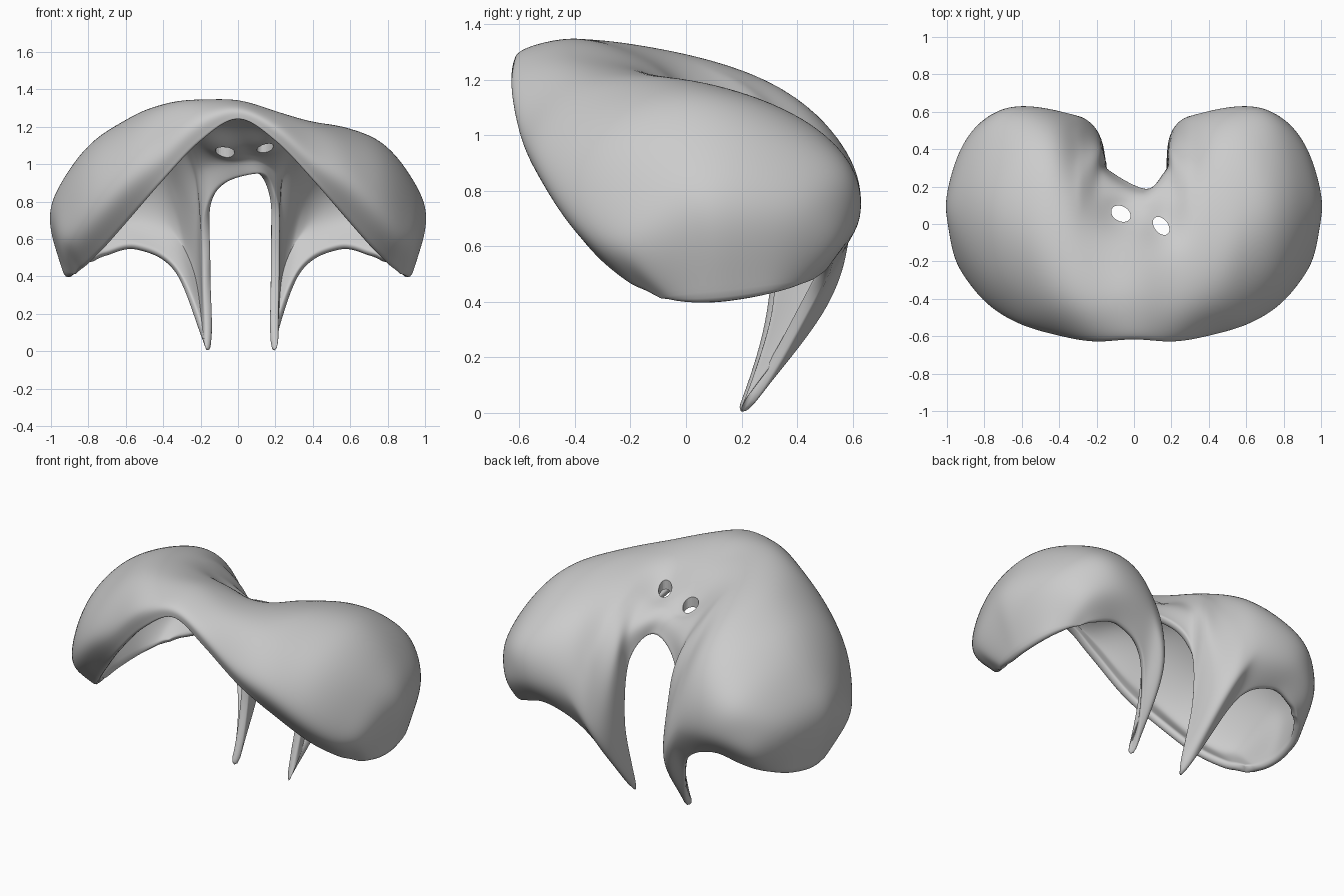
import bpy, bmesh, math
from mathutils import Vector

if "Cube" in bpy.data.objects:
    bpy.data.objects.remove(bpy.data.objects["Cube"])

# Right-half cross profiles, each running from front rim over the top to back rim
inner_profiles = [
    # centre
    [(0, -.615, 1.24), (0, -.595, 1.3), (0, -.38, 1.33), (0, -.15, 1.25), (0, .05, 1.13), (0, .15, 1.05), (0, .19, .96)],
    # beside the notch
    [(.2, -.615, 1.12), (.21, -.622, 1.21), (.22, -.43, 1.28), (.22, -.15, 1.23), (.2, .08, 1.12), (.17, .26, .99), (.15, .29, .82)],
    # inner prong edge
    [(.4, -.56, .91), (.41, -.595, 1.04), (.42, -.41, 1.205), (.4, -.1, 1.215), (.32, .22, 1.11), (.19, .4, .85), (.16, .32, .42)],
    # prong tip
    [(.56, -.44, .72), (.6, -.55, .92), (.59, -.34, 1.14), (.56, .05, 1.195), (.4, .49, .99), (.22, .53, .47), (.165, .21, -.012)],
]
outer_profiles = [
    # outer prong edge
    [(.7, -.32, .56), (.76, -.46, .77), (.78, -.27, 1.03), (.75, .12, 1.13), (.58, .54, .98), (.4, .61, .69), (.33, .47, .41)],
    # outer lobe
    [(.8, -.2, .46), (.88, -.33, .64), (.925, -.12, .88), (.9, .18, .96), (.77, .555, .88), (.63, .63, .7), (.54, .52, .535)],
    # widest part of the lobe
    [(.84, -.14, .43), (.95, -.19, .57), (1.0, .0, .69), (1.01, .15, .72), (.935, .4, .71), (.81, .55, .62), (.7, .5, .505)],
    # lower rim of the lobe
    [(.87, -.09, .41), (.9, -.03, .395), (.92, .05, .388), (.925, .16, .395), (.9, .3, .42), (.84, .4, .45), (.77, .46, .48)],
]


def spline(points, steps):
    """Smooth curve through all the points."""
    p = [Vector(q) for q in points]
    p = [2 * p[0] - p[1]] + p + [2 * p[-1] - p[-2]]
    out = []
    for i in range(1, len(p) - 2):
        a, b, c, d = p[i - 1:i + 3]
        for s in range(steps):
            t = s / steps
            out.append(.5 * (2 * b + (c - a) * t + (2 * a - 5 * b + 4 * c - d) * t**2
                             + (3 * b - a - 3 * c + d) * t**3))
    return out + [p[-2]]


def gauss(x, width):
    return math.exp(-(x / width) ** 2)


HOLES = [(-.07, .055, .055, .04, -.5), (.145, -.01, .055, .036, -.9)]


def uneven(p, v):
    """Higher left lobe, off-centre notch, dimples around the holes."""
    rise = min(max((p.z - .7) / .4, 0), 1)
    z = p.z + .1 * gauss(p.x + .36, .28) * rise * math.sin(math.pi * v)
    for hx, hy, *_ in HOLES:
        z -= .06 * gauss(math.hypot(p.x - hx, p.y - hy), .09)
    return Vector((p.x + .07 * gauss(p.x, .13) * v**4, p.y, z))


def relax(bm, rounds):
    """Even out ripples while keeping the rim and prongs in place."""
    inside = [v for v in bm.verts if not v.is_boundary and (v.co.y < .1 or abs(v.co.x) > .3)]
    for _ in range(rounds):
        bmesh.ops.smooth_vert(bm, verts=inside, factor=.5, use_axis_x=True,
                              use_axis_y=True, use_axis_z=True)


# Curved shell with two lobes and two prongs
right = inner_profiles + outer_profiles
left = [[(-x, y, z) for x, y, z in prof] for prof in reversed(right[1:])]
rows = [spline(prof, 7) for prof in left + right]
columns = [spline(col, 7) for col in zip(*rows)]
nv, nu = len(columns), len(columns[0])

bm = bmesh.new()
grid = [[bm.verts.new(uneven(p, j / (nv - 1))) for p in col] for j, col in enumerate(columns)]
for j in range(nv - 1):
    for i in range(nu - 1):
        bm.faces.new((grid[j][i], grid[j][i + 1], grid[j + 1][i + 1], grid[j + 1][i]))
relax(bm, 8)
mesh = bpy.data.meshes.new("shell")
bm.to_mesh(mesh)
bm.free()
shell = bpy.data.objects.new("shell", mesh)
bpy.context.collection.objects.link(shell)

solid = shell.modifiers.new("thickness", 'SOLIDIFY')
solid.thickness = .045
solid.offset = -1
shell.modifiers.new("smooth", 'SUBSURF').levels = 1
shell.modifiers["smooth"].render_levels = 1

# Two small holes through the bridge
for n, (hx, hy, rx, ry, turn) in enumerate(HOLES):
    bpy.ops.mesh.primitive_cylinder_add(vertices=24, radius=1, depth=.6,
                                        location=(hx, hy, 1.1), rotation=(0, 0, turn))
    cutter = bpy.context.object
    cutter.name = f"hole_cutter_{n + 1}"
    cutter.scale = (rx, ry, 1)
    cutter.hide_render = True
    cutter.hide_set(True)
    cut = shell.modifiers.new("hole", 'BOOLEAN')
    cut.operation = 'DIFFERENCE'
    cut.object = cutter

bpy.ops.object.select_all(action='DESELECT')
shell.select_set(True)
bpy.context.view_layer.objects.active = shell
bpy.ops.object.shade_smooth_by_angle(angle=math.radians(50))
